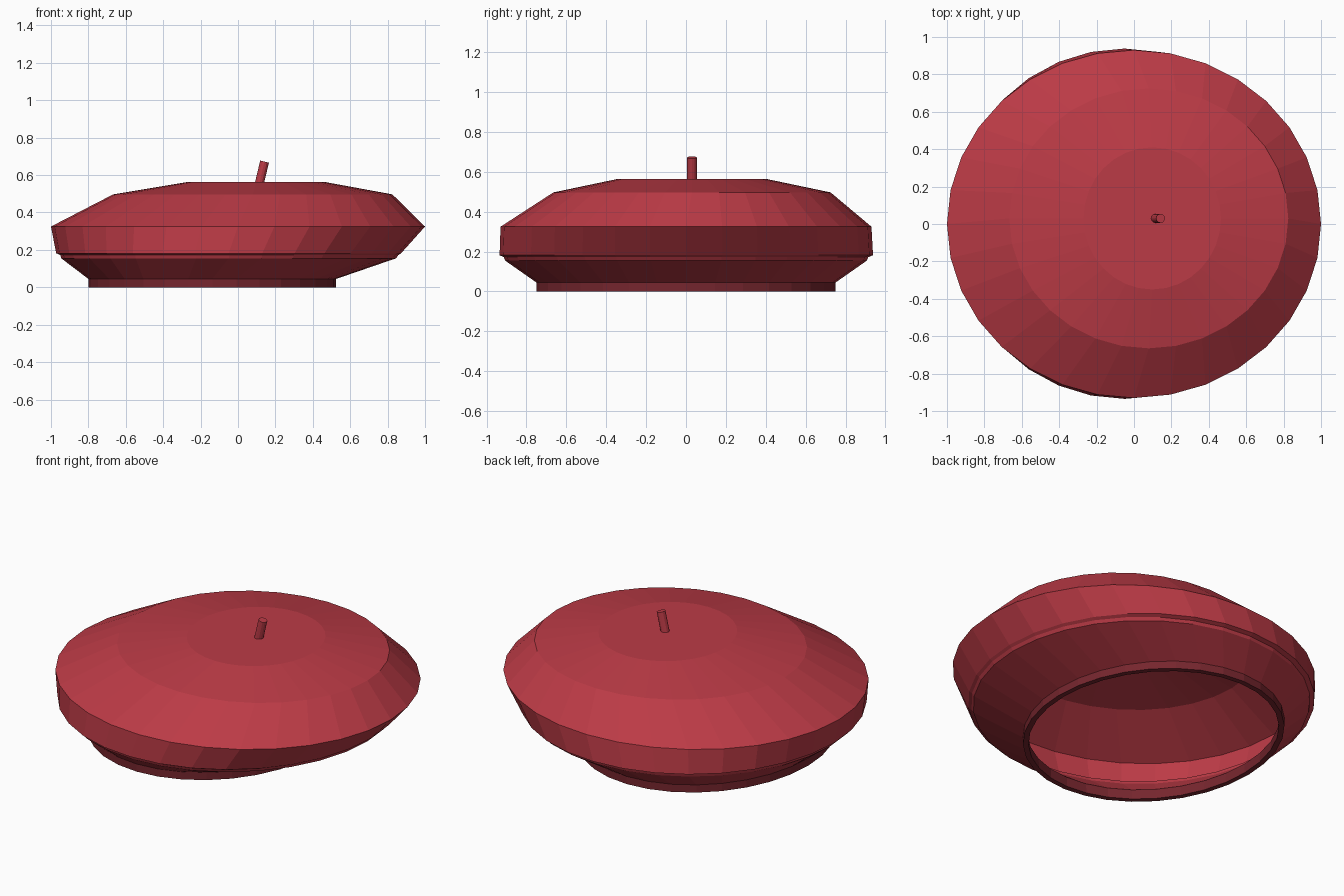
import bpy, bmesh
from math import cos, sin, pi
from mathutils import Vector, Matrix

cube = bpy.data.objects.get("Cube")
if cube:
    bpy.data.objects.remove(cube)

SEGMENTS = 32
BAND_TOP = 0.045


def make_material(name, colour):
    mat = bpy.data.materials.new(name)
    mat.use_nodes = True
    mat.diffuse_color = colour
    shader = mat.node_tree.nodes["Principled BSDF"]
    shader.inputs["Base Color"].default_value = colour
    shader.inputs["Roughness"].default_value = 0.9
    return mat


red = make_material("felt red", (0.5, 0.043, 0.061, 1))
dark_red = make_material("band dark red", (0.18, 0.019, 0.027, 1))


def add_object(name, bm, materials):
    bmesh.ops.recalc_face_normals(bm, faces=bm.faces)
    mesh = bpy.data.meshes.new(name)
    bm.to_mesh(mesh)
    bm.free()
    for mat in materials:
        mesh.materials.append(mat)
    obj = bpy.data.objects.new(name, mesh)
    bpy.context.collection.objects.link(obj)
    return obj


def loft(rings):
    """Skin elliptical rings given as (z, x min, x max, y min, y max)."""
    bm = bmesh.new()
    loops = []
    for z, x0, x1, y0, y1 in rings:
        cx, cy, rx, ry = (x0 + x1) / 2, (y0 + y1) / 2, (x1 - x0) / 2, (y1 - y0) / 2
        angles = [2 * pi * i / SEGMENTS for i in range(SEGMENTS)]
        loops.append([bm.verts.new((cx + rx * cos(a), cy + ry * sin(a), z)) for a in angles])
    for low, high in zip(loops, loops[1:]):
        for i in range(SEGMENTS):
            j = (i + 1) % SEGMENTS
            bm.faces.new((low[i], low[j], high[j], high[i]))
    bm.faces.new(loops[-1])
    return bm


# Beret body: head band, underside, narrow fold, slouching side, crown
bm = loft([
    (0.0, -0.80, 0.525, -0.75, 0.75),
    (BAND_TOP, -0.80, 0.525, -0.75, 0.75),
    (0.155, -0.945, 0.845, -0.907, 0.907),
    (0.172, -0.95, 0.857, -0.914, 0.914),
    (0.182, -0.972, 0.872, -0.935, 0.938),
    (0.325, -1.0, 1.0, -0.93, 0.93),
    (0.497, -0.667, 0.825, -0.665, 0.725),
    (0.563, -0.27, 0.465, -0.35, 0.41),
])
# The head band is the darker felt
for face in bm.faces:
    face.material_index = int(face.calc_center_median().z < BAND_TOP)
body = add_object("beret_body", bm, [red, dark_red])
thickness = body.modifiers.new("felt_thickness", "SOLIDIFY")
thickness.thickness = 0.03
thickness.offset = -1

# Tilted stalk on the crown
base, tip = Vector((0.113, 0.03, 0.55)), Vector((0.142, 0.03, 0.672))
axis = tip - base
bm = bmesh.new()
bmesh.ops.create_cone(
    bm, cap_ends=True, segments=12, radius1=0.024, radius2=0.024, depth=axis.length,
    matrix=Matrix.Translation((base + tip) / 2) @ axis.to_track_quat("Z", "Y").to_matrix().to_4x4())
add_object("stalk", bm, [red])
